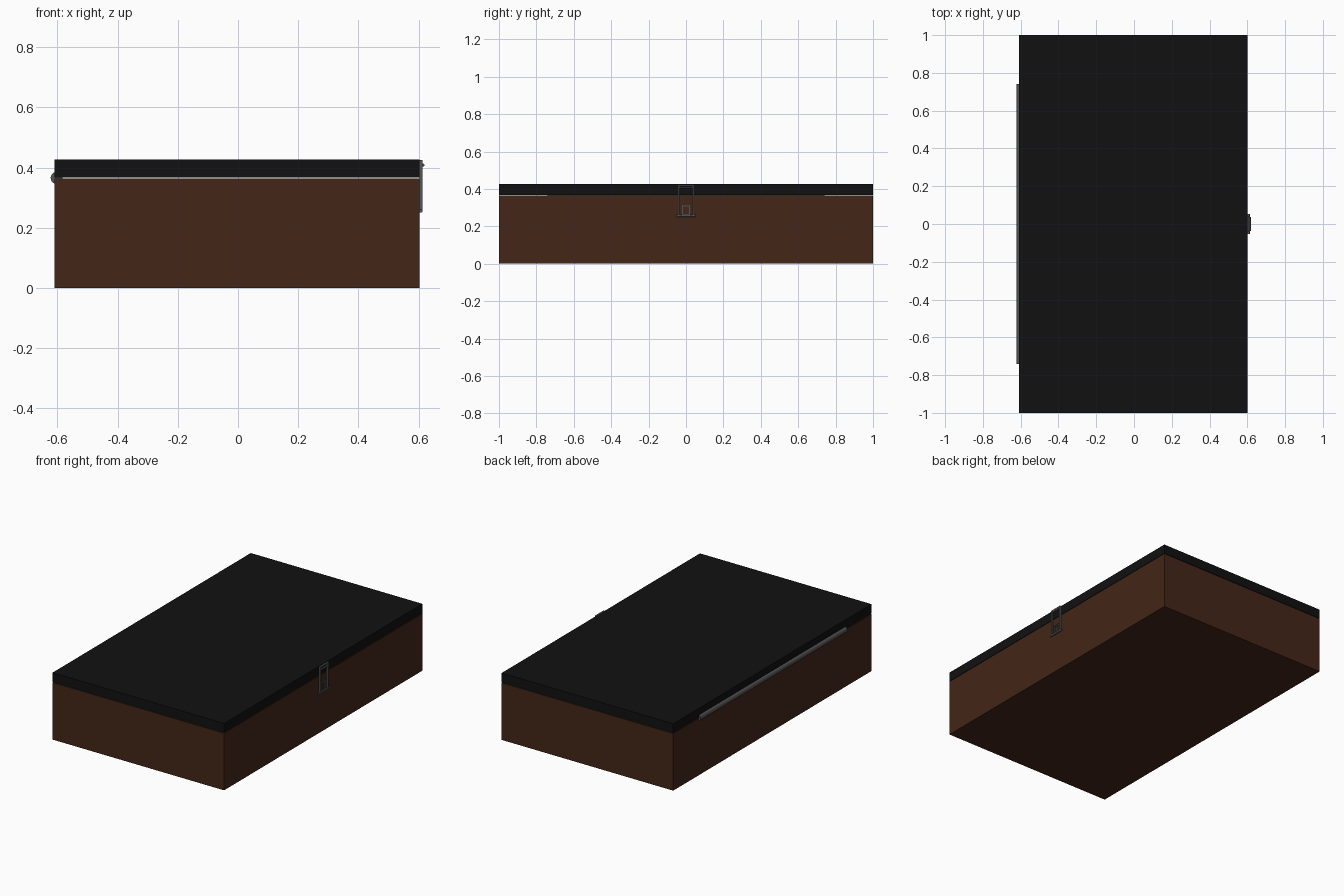
import bpy, bmesh, math
from mathutils import Vector, Matrix

if "Cube" in bpy.data.objects:
    bpy.data.objects.remove(bpy.data.objects["Cube"])


def material(name, rgb):
    m = bpy.data.materials.new(name)
    m.diffuse_color = (*rgb, 1)
    m.use_nodes = True
    m.node_tree.nodes["Principled BSDF"].inputs["Base Color"].default_value = m.diffuse_color
    return m


wood = material("brown_wood", (0.056, 0.019, 0.009))
black = material("black_lid", (0.006, 0.0055, 0.0055))
metal = material("dark_metal", (0.09, 0.09, 0.09))


def finish(name, bm, mat, smooth=False):
    bmesh.ops.recalc_face_normals(bm, faces=bm.faces)
    me = bpy.data.meshes.new(name)
    bm.to_mesh(me)
    bm.free()
    ob = bpy.data.objects.new(name, me)
    bpy.context.collection.objects.link(ob)
    me.materials.append(mat)
    if smooth:
        bpy.context.view_layer.objects.active = ob
        ob.select_set(True)
        bpy.ops.object.shade_smooth_by_angle(angle=math.radians(40))
        ob.select_set(False)
    return ob


def add_box(bm, lo, hi):
    lo, hi = Vector(lo), Vector(hi)
    bmesh.ops.create_cube(bm, size=1, matrix=Matrix.Translation((lo + hi) / 2)
                          @ Matrix.Diagonal((*(hi - lo), 1)))


def tray(name, lo, hi, wall, open_z, mat):
    """Box hollowed from its upper (1) or lower (-1) face."""
    bm = bmesh.new()
    add_box(bm, lo, hi)
    bm.normal_update()
    face = [f for f in bm.faces if f.normal.z * open_z > 0.9]
    bmesh.ops.inset_region(bm, faces=face, thickness=wall)
    depth = (hi[2] - lo[2] - wall) * open_z
    new = bmesh.ops.extrude_face_region(bm, geom=face)
    verts = [v for v in new["geom"] if isinstance(v, bmesh.types.BMVert)]
    bmesh.ops.translate(bm, vec=(0, 0, -depth), verts=verts)
    bmesh.ops.delete(bm, geom=[f for f in face if f.is_valid], context="FACES")
    return finish(name, bm, mat)


def rod(name, x, z, half, radius, mat=metal, sides=24):
    """Cylinder lying along y."""
    bm = bmesh.new()
    bmesh.ops.create_cone(bm, cap_ends=True, segments=sides, radius1=radius, radius2=radius,
                          depth=2 * half,
                          matrix=Matrix.Translation((x, 0, z)) @ Matrix.Rotation(math.pi / 2, 4, "X"))
    return finish(name, bm, mat, True)


def frame(name, x, half, z0, z1, t):
    """Rectangular bar frame facing +x."""
    bm = bmesh.new()
    for s in (-1, 1):
        y = sorted((s * half, s * (half - t)))
        add_box(bm, (x[0], y[0], z0), (x[1], y[1], z1))
    for z in (z0, z1 - t):
        add_box(bm, (x[0], -half + t, z), (x[1], half - t, z + t))
    return finish(name, bm, metal)


# Case body and lid, with a hairline gap between them
tray("case_body", (-0.61, -1, 0), (0.602, 1, 0.364), 0.03, 1, wood)
tray("case_lid", (-0.61, -1, 0.367), (0.602, 1, 0.427), 0.03, -1, black)

# Long hinge along the left edge
rod("hinge", -0.602, 0.3655, 0.74, 0.02)

# Clasp on the right side: loop, pivot, staple and catch
frame("clasp_loop", (0.603, 0.613), 0.043, 0.252, 0.425, 0.009)
rod("clasp_pivot", 0.607, 0.256, 0.052, 0.006, sides=12)
frame("clasp_staple", (0.601, 0.609), 0.021, 0.258, 0.312, 0.006)
rod("clasp_catch", 0.614, 0.408, 0.036, 0.005, sides=12)
